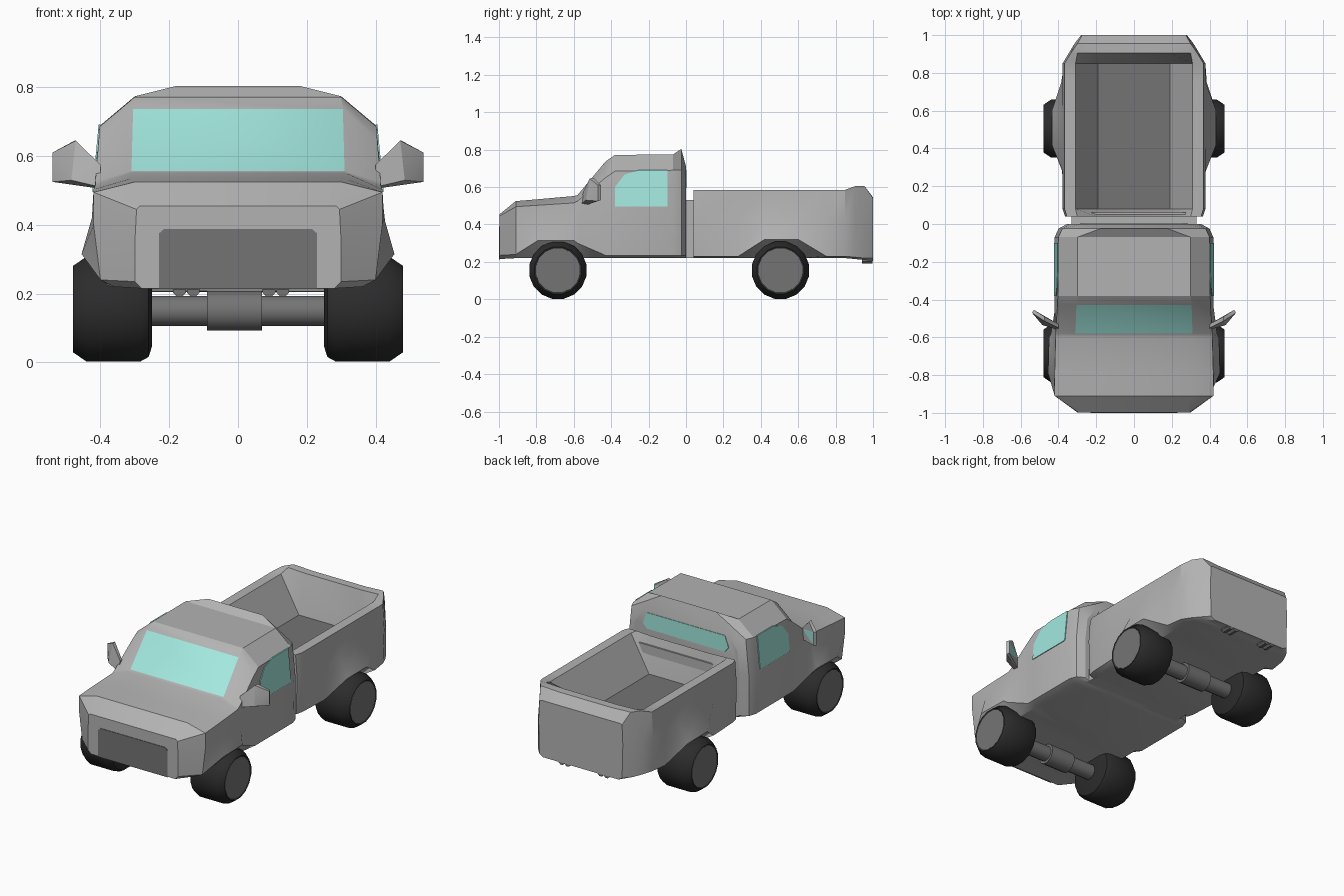
import bpy, bmesh, math
from mathutils import Vector, Matrix

if "Cube" in bpy.data.objects:
    bpy.data.objects.remove(bpy.data.objects["Cube"])


def material(name, c):
    m = bpy.data.materials.new(name)
    m.diffuse_color = (*c, 1)
    m.use_nodes = True
    m.node_tree.nodes["Principled BSDF"].inputs["Base Color"].default_value = m.diffuse_color
    return m


BODY = material("body grey", (0.45, 0.45, 0.45))
DARK = material("dark grey", (0.175, 0.175, 0.175))
TYRE = material("tyre black", (0.025, 0.025, 0.025))
GLASS = material("window teal", (0.37, 0.82, 0.75))


def finish(name, bm, mats, rule=None, angle=25):
    bmesh.ops.recalc_face_normals(bm, faces=bm.faces)
    bm.normal_update()
    if rule:
        for f in bm.faces:
            f.material_index = rule(f.calc_center_median(), f.normal)
    me = bpy.data.meshes.new(name)
    bm.to_mesh(me)
    bm.free()
    for m in mats:
        me.materials.append(m)
    me.shade_smooth()
    me.set_sharp_from_angle(angle=math.radians(angle))
    ob = bpy.data.objects.new(name, me)
    bpy.context.collection.objects.link(ob)
    return ob


def loft(name, sections, mats, rule):
    """Skin mirrored half profiles (x, z) placed along y."""
    bm = bmesh.new()
    rings = []
    for y, half in sections:
        pts = list(half) + [(-x, z) for x, z in reversed(half)]
        rings.append([bm.verts.new((x, y, z)) for x, z in pts])
    n = len(rings[0])
    for a, b in zip(rings, rings[1:]):
        for i in range(n):
            j = (i + 1) % n
            bm.faces.new((a[i], a[j], b[j], b[i]))
    bm.faces.new(rings[0])
    bm.faces.new(rings[-1])
    return finish(name, bm, mats, rule)


def plate(name, pts, shift, mat):
    """Thin sheet from an outline of 3D points."""
    bm = bmesh.new()
    a = [bm.verts.new(p) for p in pts]
    b = [bm.verts.new(Vector(p) + Vector(shift)) for p in pts]
    bm.faces.new(a)
    bm.faces.new(b)
    for i in range(len(a)):
        j = (i + 1) % len(a)
        bm.faces.new((a[i], a[j], b[j], b[i]))
    return finish(name, bm, [mat])


def lathe_x(name, profile, centre, mat, seg=16, axis='X'):
    """Turn (position, radius) pairs around an axis, with closed ends."""
    bm = bmesh.new()
    rings = []
    for p, r in profile:
        ring = []
        for k in range(seg):
            t = 2 * math.pi * (k + 0.5) / seg
            c, s = r * math.cos(t), r * math.sin(t)
            v = (p, c, s) if axis == 'X' else (c, p, s)
            ring.append(bm.verts.new(Vector(v) + Vector(centre)))
        rings.append(ring)
    for a, b in zip(rings, rings[1:]):
        for i in range(seg):
            j = (i + 1) % seg
            bm.faces.new((a[i], a[j], b[j], b[i]))
    bm.faces.new(rings[0])
    bm.faces.new(rings[-1])
    return finish(name, bm, [mat], angle=35)


# Cab and bonnet: sill, flare, waist, shoulder, roof edge
cab = [
    (-0.997, [(.28, .215), (.30, .235), (.30, .35), (.295, .445), (.285, .455)]),
    (-0.91, [(.36, .22), (.40, .24), (.42, .40), (.42, .495), (.30, .525)]),
    (-0.79, [(.37, .22), (.455, .315), (.425, .42), (.42, .503), (.31, .535)]),
    (-0.60, [(.37, .22), (.45, .315), (.42, .42), (.415, .515), (.31, .552)]),
    (-0.58, [(.37, .22), (.44, .30), (.42, .42), (.415, .525), (.31, .557)]),
    (-0.43, [(.37, .22), (.415, .235), (.42, .48), (.405, .65), (.305, .737)]),
    (-0.38, [(.37, .22), (.415, .235), (.42, .49), (.403, .685), (.30, .772)]),
    (-0.07, [(.37, .22), (.415, .235), (.42, .49), (.40, .69), (.30, .774)]),
    (-0.025, [(.35, .22), (.40, .235), (.40, .49), (.38, .69), (.18, .804)]),
    (0.0, [(.33, .22), (.355, .235), (.355, .49), (.34, .62), (.28, .71)]),
]
loft("cab", cab, [BODY, GLASS],
     lambda c, n: int(abs(c.x) < .01 and -.57 < c.y < -.44 and c.z > .5))

# Load bed: sill, flare, side, outer rim, inner rim, floor edge
bed = [(0.04, [(.31, .22), (.36, .23), (.365, .45), (.355, .585), (.30, .585), (.20, .58)])]
for y, fx, fz in [(.08, .37, .23), (.28, .38, .23), (.42, .435, .32),
                  (.60, .435, .32), (.75, .385, .23), (.85, .37, .23)]:
    bed.append((y, [(.33, .22), (fx, fz), (.378, .43), (.368, .585), (.31, .585), (.19, .37)]))
bed += [
    (.905, [(.31, .215), (.345, .225), (.345, .42), (.335, .605), (.30, .605), (.19, .60)]),
    (.955, [(.29, .21), (.315, .22), (.315, .42), (.30, .605), (.27, .605), (.18, .60)]),
    (1.0, [(.25, .205), (.275, .22), (.28, .42), (.275, .54), (.26, .545), (.17, .545)]),
]
loft("load_bed", bed, [BODY, DARK],
     lambda c, n: int(abs(c.x) < .01 and n.z > .9 and .3 < c.z < .4))

# Neck joining cab and bed
bm = bmesh.new()
bmesh.ops.create_cube(bm, size=1, matrix=Matrix.Translation((0, .015, .375)) @ Matrix.Diagonal((.66, .09, .31, 1)))
finish("cab_bed_joint", bm, [BODY])

# Grille and rear window
plate("grille", [(-.23, -.994, .213), (.23, -.994, .213), (.23, -.994, .375), (.215, -.994, .388),
                 (-.215, -.994, .388), (-.23, -.994, .375)], (0, -.006, 0), DARK)
plate("rear_window", [(-.26, -.003, .595), (.26, -.003, .595), (.285, -.003, .625), (.26, -.003, .692),
                      (-.26, -.003, .692), (-.285, -.003, .625)], (0, .006, 0), GLASS)

for s, side in ((1, "right"), (-1, "left")):
    # Side windows
    outline = [(-.38, .495), (-.38, .60), (-.33, .665), (-.25, .692), (-.10, .692), (-.10, .495)]
    plate(side + "_window", [(s * (.4185 - .095 * (z - .49)), y, z) for y, z in outline],
          (s * .006, 0, 0), GLASS)

    # Door mirror with teal back
    bm = bmesh.new()
    for x, y, z in [(.40, -.56, .51), (.40, -.53, .505), (.40, -.55, .575), (.40, -.53, .57),
                    (.472, -.515, .645), (.54, -.47, .61), (.54, -.47, .525), (.485, -.535, .53),
                    (.475, -.49, .645), (.53, -.455, .61), (.53, -.455, .53), (.48, -.49, .535)]:
        bm.verts.new((s * x, y, z))
    bmesh.ops.convex_hull(bm, input=bm.verts)
    finish(side + "_mirror", bm, [BODY, GLASS],
           lambda c, n: int(n.y > .6 and abs(c.x) > .47), angle=20)

    # Wheels
    for y, end in ((-.685, "front"), (.505, "rear")):
        tag = f"{end}_{side}"
        lathe_x(tag + "_tyre", [(s * .25, .11), (s * .26, .142), (s * .285, .156), (s * .44, .156),
                                (s * .48, .128), (s * .474, .118)], (0, y, .155), TYRE)
        lathe_x(tag + "_hub", [(s * .46, .12), (s * .476, .119)], (0, y, .155), DARK)

    # Twin exhaust pipes
    for dx in (-.02, .02):
        lathe_x(side + "_exhaust", [(.94, .02), (.998, .02)], (s * .13 - .02 + dx, 0, .21),
                DARK, seg=8, axis='Y')

# Axles with thicker middle housing
for y, end in ((-.685, "front"), (.505, "rear")):
    lathe_x(end + "_axle", [(-.27, .045), (-.09, .045), (-.09, .06), (.07, .06), (.07, .045), (.27, .045)],
            (0, y, .15), DARK, seg=12)
